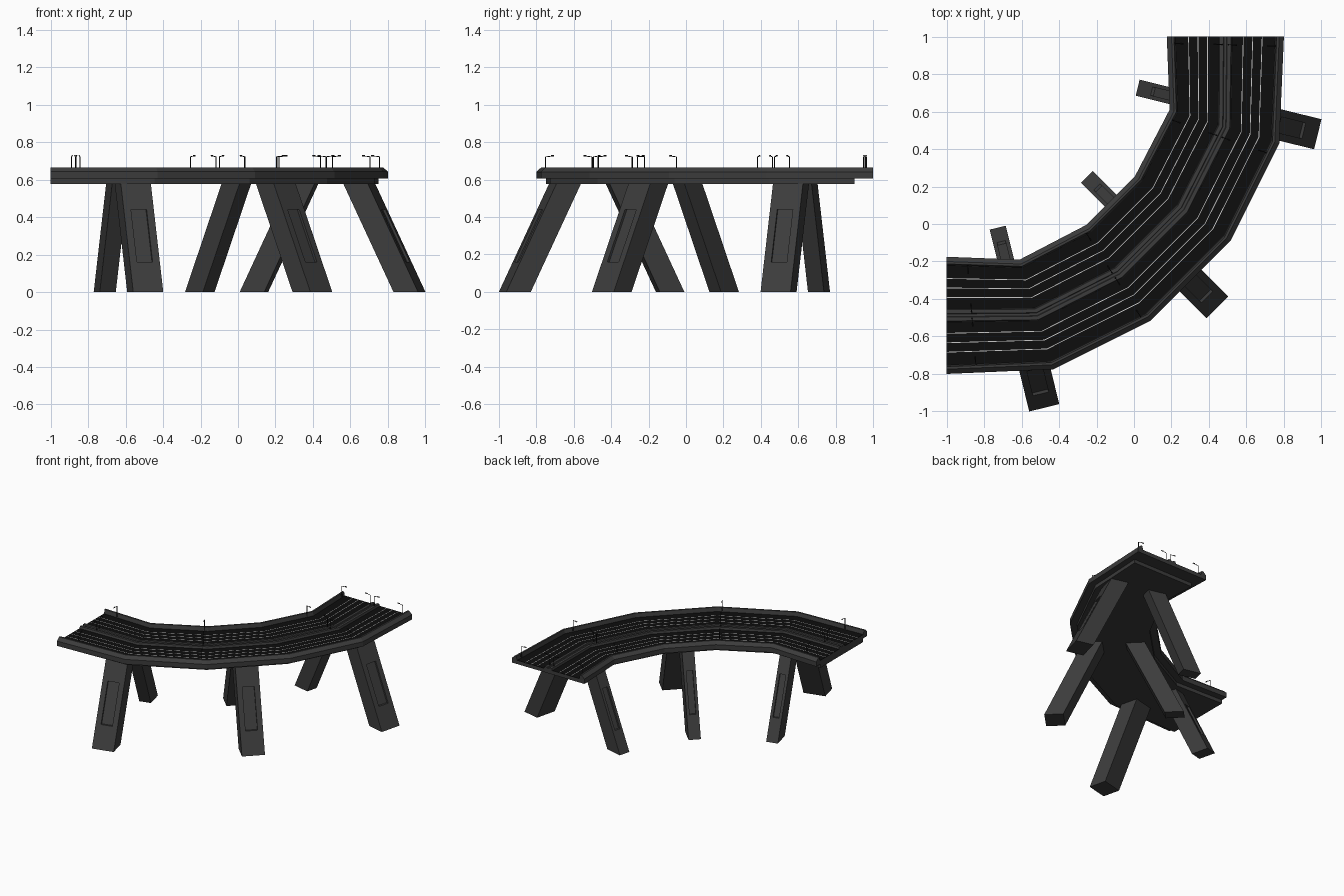
import bpy, bmesh
from mathutils import Vector

if "Cube" in bpy.data.objects:
    bpy.data.objects.remove(bpy.data.objects["Cube"])


def material(name, v):
    m = bpy.data.materials.new(name)
    m.diffuse_color = (v, v, v, 1)
    m.use_nodes = True
    m.node_tree.nodes["Principled BSDF"].inputs["Base Color"].default_value = m.diffuse_color
    return m


CONCRETE = material("concrete", 0.045)
ASPHALT = material("asphalt", 0.004)
PAINT = material("paint", 0.6)
METAL = material("metal", 0.01)


def finish(bm, name, mat):
    bmesh.ops.recalc_face_normals(bm, faces=bm.faces)
    me = bpy.data.meshes.new(name)
    bm.to_mesh(me)
    bm.free()
    me.materials.append(mat)
    ob = bpy.data.objects.new(name, me)
    bpy.context.collection.objects.link(ob)
    return ob


# Cross-road stations (inner edge, outer edge), mirrored about the line y = -x
half = [((-1, -0.175), (-1, -0.80)),
        ((-0.61, -0.19), (-0.43, -0.775)),
        ((-0.255, -0.005), (0.09, -0.515))]
half = [(Vector(a), Vector(b)) for a, b in half]
flip = lambda p: Vector((-p.y, -p.x))
STATIONS = half + [(flip(a), flip(b)) for a, b in reversed(half)]
WIDTH = 0.62


def sweep(bm, stations, profile):
    """Loft a closed (offset, z) profile along the road."""
    rings = []
    for a, b in stations:
        ring = []
        for w, z in profile:
            p = a.lerp(b, w / WIDTH)
            ring.append(bm.verts.new((p.x, p.y, z)))
        rings.append(ring)
    n = len(profile)
    for r, s in zip(rings, rings[1:]):
        for i in range(n):
            j = (i + 1) % n
            bm.faces.new((r[i], r[j], s[j], s[i]))
    bm.faces.new(rings[0])
    bm.faces.new(rings[-1])


def swept(name, mat, profiles, stations=STATIONS):
    bm = bmesh.new()
    for p in profiles:
        sweep(bm, stations, p)
    finish(bm, name, mat)


def rect(w0, w1, z0, z1):
    return [(w0, z0), (w1, z0), (w1, z1), (w0, z1)]


# Deck with side parapets and twin-ridged median
ROAD = 0.635
left = [(0, 0.605), (0, 0.642), (0.025, 0.665), (0.038, 0.665), (0.045, ROAD - 0.002),
        (0.275, ROAD - 0.002), (0.280, 0.65), (0.300, 0.65), (0.303, 0.642)]
swept("deck", CONCRETE, [left + [(WIDTH - w, z) for w, z in reversed(left)]])

# Asphalt carriageways and lane lines
swept("road_surface", ASPHALT,
      [rect(0.046, 0.274, ROAD - 0.004, ROAD), rect(0.346, 0.574, ROAD - 0.004, ROAD)])
lanes = [0.115, 0.165, 0.215]
lanes += [WIDTH - w for w in lanes]
swept("lane_lines", PAINT, [rect(w - 0.002, w + 0.002, ROAD - 0.001, ROAD + 0.001) for w in lanes])

# Narrower slab under the deck, stopping short of the back end
a, b = STATIONS[-1]
short = STATIONS[:-1] + [(Vector((a.x, 0.9)), Vector((b.x, 0.9)))]
swept("under_slab", CONCRETE, [rect(0.05, 0.57, 0.577, 0.607)], short)


# Slanted legs with a recessed panel on the outward face
def leg(name, foot, radial, width, depth=0.135, lean=0.277, height=0.58):
    r = Vector((radial[0], radial[1], 0)).normalized()
    s = Vector((-r.y, r.x, 0))
    base = Vector((foot[0], foot[1], 0))

    def at(u, v, z):
        return base + s * u + r * (v - lean * z / height) + Vector((0, 0, z))

    bm = bmesh.new()
    hw, hd = width / 2, depth / 2
    vs = [bm.verts.new(at(u, v, z)) for z in (0, height)
          for u, v in ((-hw, -hd), (hw, -hd), (hw, hd), (-hw, hd))]
    for f in ((0, 3, 2, 1), (4, 5, 6, 7), (0, 1, 5, 4), (1, 2, 6, 5), (3, 0, 4, 7)):
        bm.faces.new([vs[i] for i in f])
    front = bm.faces.new([vs[i] for i in (2, 3, 7, 6)])
    bm.normal_update()
    bmesh.ops.inset_individual(bm, faces=[front], thickness=0.02)
    for v in front.verts:
        u = hw * 0.52 * (1 if (v.co - base).dot(s) > 0 else -1)
        v.co = at(u, hd, 0.44 if v.co.z > height / 2 else 0.16)
    panel = bmesh.ops.extrude_discrete_faces(bm, faces=[front])["faces"][0]
    for v in panel.verts:
        v.co -= r * 0.015
    finish(bm, name, CONCRETE)


for side, w, end, mid, sign in (("outer", 0.165, (-0.495, -0.915), (0.397, -0.397), 1),
                                ("inner", 0.088, (-0.711, -0.085), (-0.204, 0.204), -1)):
    leg(side + "_leg_left", end, (0.24 * sign, -0.97 * sign), w)
    leg(side + "_leg_middle", mid, (sign, -sign), w)
    leg(side + "_leg_back", (-end[1], -end[0]), (0.97 * sign, -0.24 * sign), w)


# Street lamps: four across the road at each lamp row
def box(bm, p, q, t):
    """Thin square bar from p to q."""
    d = (q - p).normalized()
    x = d.orthogonal().normalized() * t
    y = d.cross(x)
    ends = [[bm.verts.new(c + m * x + n * y) for m, n in ((-1, -1), (1, -1), (1, 1), (-1, 1))]
            for c in (p, q)]
    for e in ends:
        bm.faces.new(e)
    for i in range(4):
        j = (i + 1) % 4
        bm.faces.new((ends[0][i], ends[0][j], ends[1][j], ends[1][i]))


S = STATIONS
rows = [(i, t) for i, t in ((0, 0.28), (1, 0.94), (3, 0.88), (4, 0.91))]
bm = bmesh.new()
for i, t in rows:
    a = S[i][0].lerp(S[i + 1][0], t)
    b = S[i][1].lerp(S[i + 1][1], t)
    across = (b - a).normalized().to_3d()
    for w, sign in ((0.042, 1), (0.293, -1), (0.327, 1), (0.578, -1)):
        p = a.lerp(b, w / WIDTH).to_3d()
        p.z = 0.64
        top = p + Vector((0, 0, 0.082))
        tip = top + across * sign * 0.045 + Vector((0, 0, 0.005))
        box(bm, p, top, 0.002)
        box(bm, top, tip, 0.0015)
        box(bm, tip - across * sign * 0.016, tip, 0.003)
        box(bm, p, p + Vector((0, 0, 0.02)), 0.004)
finish(bm, "street_lamps", METAL)
